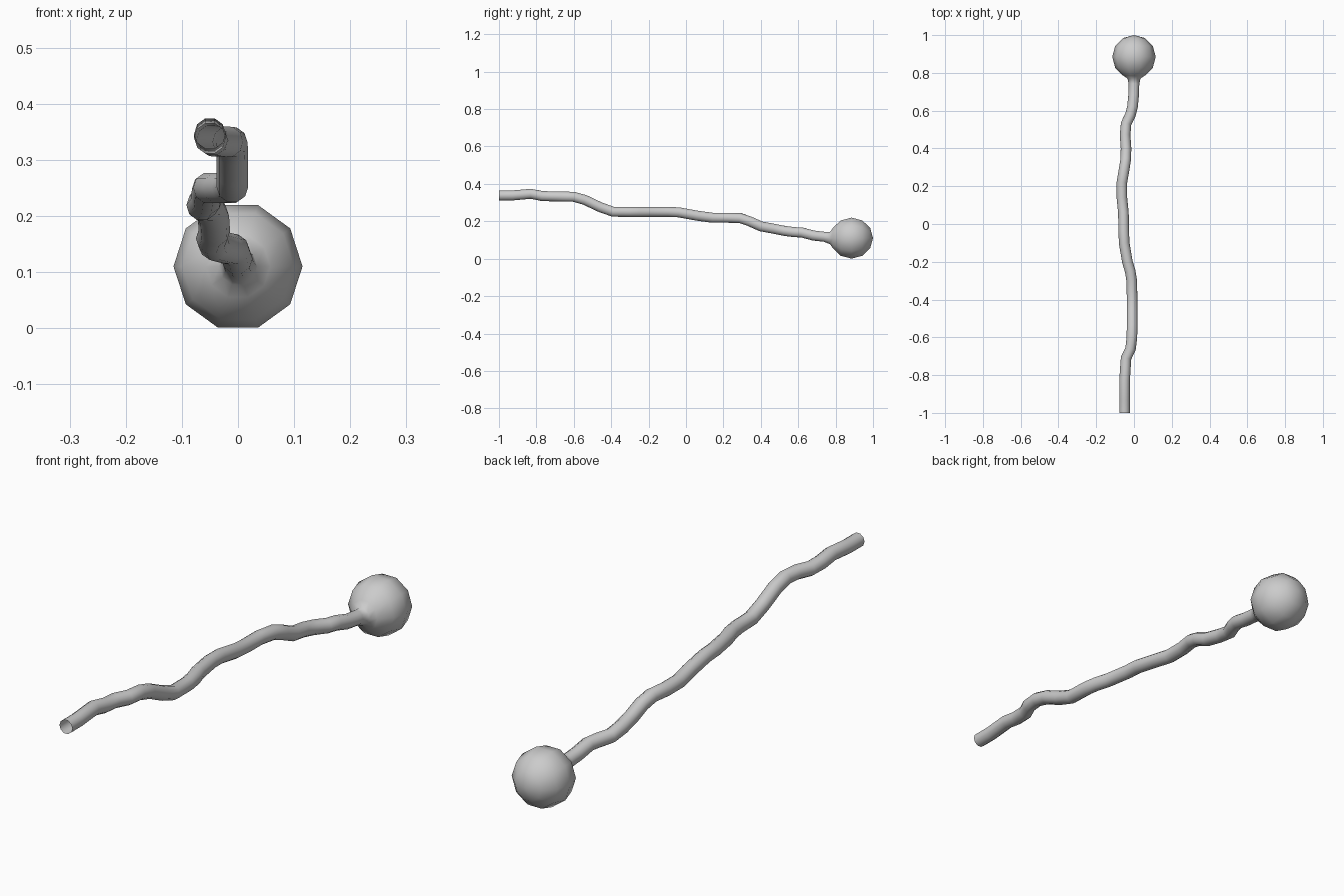
import bpy, bmesh, math
from mathutils import Vector

if "Cube" in bpy.data.objects:
    bpy.data.objects.remove(bpy.data.objects["Cube"])

SIDES = 10
R = 0.028
# centre line of the wavy tail: x, y, z
PATH = [(-.05, -1, .338), (-.05, -.93, .338), (-.05, -.83, .347), (-.046, -.77, .335),
        (-.042, -.71, .333), (-.018, -.66, .332), (-.011, -.6, .331), (-.01, -.54, .314),
        (-.01, -.46, .276), (-.01, -.39, .251), (-.012, -.3, .25), (-.02, -.25, .25),
        (-.035, -.2, .25), (-.052, -.1, .25), (-.054, -.04, .248), (-.056, .06, .23),
        (-.064, .14, .219), (-.064, .22, .219), (-.052, .29, .217), (-.044, .34, .2),
        (-.042, .4, .173), (-.047, .47, .16), (-.042, .53, .148), (-.018, .58, .142),
        (-.008, .62, .14), (-.002, .68, .124), (0, .74, .117)]
BALL_C, BALL_R = Vector((0, .885, .11)), .115

bm = bmesh.new()


def ring(c, d, r):
    """Ten-sided ring round c, facing along d."""
    u = Vector((1, 0, 0)) - d * d.x
    u.normalize()
    v = u.cross(d)
    return [bm.verts.new(c + r * (u * math.cos(a) + v * math.sin(a)))
            for a in (2 * math.pi * i / SIDES for i in range(SIDES))]


# tail rings
pts = [Vector(p) for p in PATH]
rings = []
for i, p in enumerate(pts):
    d = (pts[min(i + 1, len(pts) - 1)] - pts[max(i - 1, 0)]).normalized()
    if i == 0:
        d = Vector((0, 1, 0))
    rings.append(ring(p, d, R))

# ball rings, flowing on from the tail
Y = Vector((0, 1, 0))
rings.append(ring(BALL_C - Y * .115, Y, .034))
for k in range(5):
    a = math.radians(150 - 30 * k)
    rings.append(ring(BALL_C + Y * BALL_R * math.cos(a), Y, BALL_R * math.sin(a)))

for a, b in zip(rings, rings[1:]):
    for i in range(SIDES):
        j = (i + 1) % SIDES
        bm.faces.new((a[i], a[j], b[j], b[i]))
tip = bm.verts.new(BALL_C + Y * BALL_R)
for i in range(SIDES):
    bm.faces.new((rings[-1][i], rings[-1][(i + 1) % SIDES], tip))

bmesh.ops.recalc_face_normals(bm, faces=bm.faces)
for f in bm.faces:
    f.smooth = True
me = bpy.data.meshes.new("ball_with_tail")
bm.to_mesh(me)
bm.free()
ob = bpy.data.objects.new("ball_with_tail", me)
bpy.context.collection.objects.link(ob)
